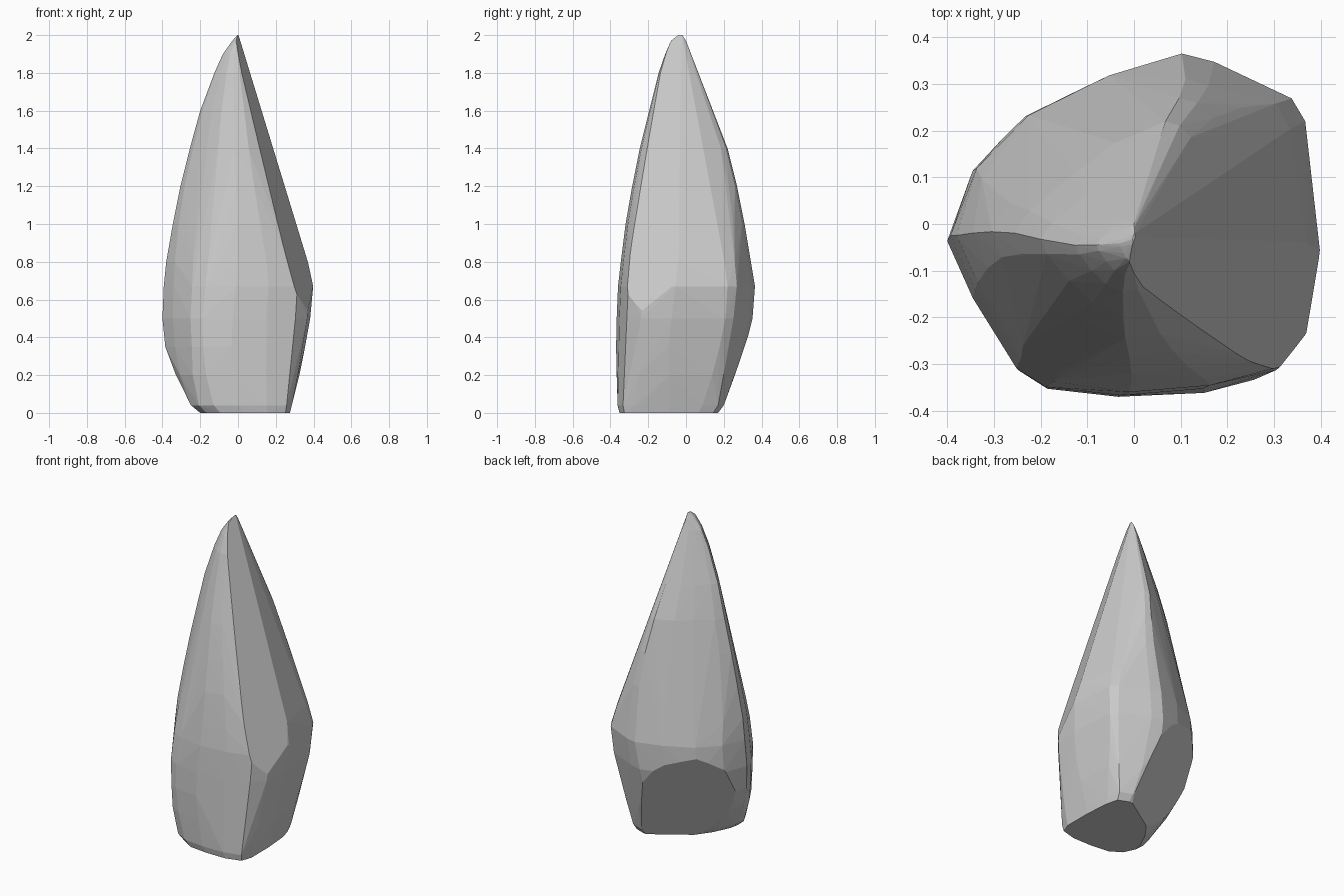
import bpy
import bmesh
from mathutils import Vector

cube = bpy.data.objects.get("Cube")
if cube:
    bpy.data.objects.remove(cube, do_unlink=True)

# Stone material
stone = bpy.data.materials.new("grey stone")
stone.use_nodes = True
colour = (0.6, 0.6, 0.6, 1.0)
stone.diffuse_color = colour
shader = next(n for n in stone.node_tree.nodes if n.type == "BSDF_PRINCIPLED")
shader.inputs["Base Color"].default_value = colour
shader.inputs["Roughness"].default_value = 0.9

# Height and extents of each level: z, left, right, front, back
levels = [
    (0, -.2, .275, -.352, .17),
    (.04, -.25, .285, -.362, .2),
    (.2, -.335, .325, -.367, .265),
    (.35, -.385, .355, -.37, .315),
    (.5, -.4, .382, -.367, .352),
    (.67, -.393, .398, -.36, .365),
    (.8, -.38, .37, -.345, .34),
    (1.0, -.345, .3, -.32, .31),
    (1.2, -.305, .235, -.285, .27),
    (1.4, -.255, .175, -.245, .22),
    (1.6, -.2, .12, -.195, .14),
    (1.8, -.125, .06, -.145, .06),
    (1.9, -.08, .03, -.11, .025),
    (1.97, -.03, .01, -.08, .0),
    (2.0, -.003, .003, -.045, -.02),
]

# Cross-sections in a unit box: boxy foot, rounded belly, three-sided spire
foot = [
    (-.95, -.3), (-1, -.5), (-.85, -.78), (-.55, -.95),
    (-.05, -1), (.5, -1), (.9, -.9), (1, -.65),
    (1, 0), (.95, .6), (.87, .9), (.6, 1),
    (.3, 1), (-.1, .82), (-.45, .45), (-.75, .08),
]
belly = [
    (-1, -.08), (-.86, -.42), (-.62, -.84), (-.46, -.95),
    (-.05, -1), (.4, -.96), (.8, -.85), (.96, -.64),
    (1, -.19), (.93, .6), (.86, .72), (.4, .95),
    (.22, 1), (-.16, .88), (-.6, .65), (-.86, .34),
]
spire = [
    (-1, -.03), (-.92, -.22), (-.62, -.56), (-.3, -.84),
    (.1, -1), (.45, -.96), (.7, -.84), (.86, -.42),
    (1, .05), (.85, .6), (.75, .85), (.64, .96),
    (.5, 1), (0, .8), (-.4, .53), (-.85, .18),
]


def smooth_step(low, high, value):
    t = min(max((value - low) / (high - low), 0), 1)
    return t * t * (3 - 2 * t)


def add_ring(bm, level):
    """Fit the blended cross-section into the extents of one level."""
    z, left, right, front, back = level
    to_belly = smooth_step(0, 0.35, z)
    to_spire = smooth_step(0.5, 1.3, z)
    for low, mid, high in zip(foot, belly, spire):
        p = Vector(low).lerp(Vector(mid), to_belly).lerp(Vector(high), to_spire)
        x = left + (right - left) * (p.x + 1) / 2
        y = front + (back - front) * (p.y + 1) / 2
        bm.verts.new((x, y, z))


def slice_off(bm, point, normal):
    """Remove everything beyond a plane and close the cut."""
    cut = bmesh.ops.bisect_plane(
        bm, geom=bm.verts[:] + bm.edges[:] + bm.faces[:],
        plane_co=point, plane_no=normal, clear_outer=True)
    rim = [g for g in cut["geom_cut"] if isinstance(g, bmesh.types.BMEdge)]
    bmesh.ops.holes_fill(bm, edges=rim, sides=0)


# Rock body: a faceted hull wrapped around the levels
bm = bmesh.new()
for level in levels:
    add_ring(bm, level)
hull = bmesh.ops.convex_hull(bm, input=bm.verts[:])
spare = {g for g in hull["geom_interior"] + hull["geom_unused"]
         if isinstance(g, bmesh.types.BMVert)}
bmesh.ops.delete(bm, geom=list(spare), context="VERTS")

# Slanted undercut at the back, then the broad sloping side face
slice_off(bm, (.2, .2, 0), (-.5, .77, -.4))
slice_off(bm, (.397, -.07, .67), (.205, -.085, .0635))
bmesh.ops.recalc_face_normals(bm, faces=bm.faces[:])

mesh = bpy.data.meshes.new("rock_spire")
bm.to_mesh(mesh)
bm.free()
mesh.materials.append(stone)
rock = bpy.data.objects.new("rock_spire", mesh)
bpy.context.collection.objects.link(rock)

# Flat facets
mesh.shade_flat()
